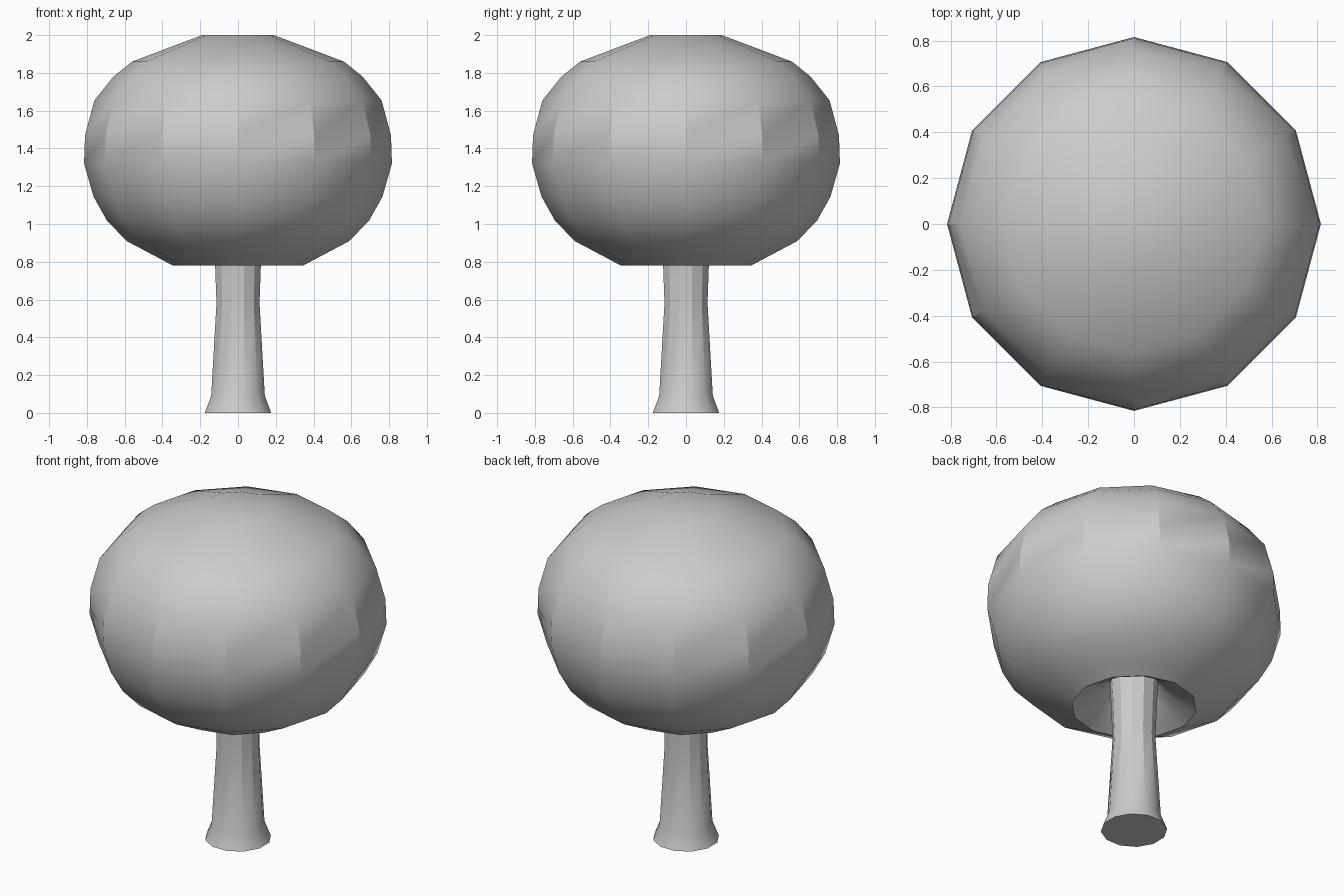
import bpy, bmesh, math

if "Cube" in bpy.data.objects:
    bpy.data.objects.remove(bpy.data.objects["Cube"])

SIDES = 12


def lathe(name, profile, offset=0.0):
    """Turn a (radius, height) profile into a capped low-poly solid."""
    bm = bmesh.new()
    rings = []
    for r, z in profile:
        rings.append([bm.verts.new((r * math.cos(a), r * math.sin(a), z))
                      for a in (offset + math.tau * i / SIDES for i in range(SIDES))])
    for lo, hi in zip(rings, rings[1:]):
        for i in range(SIDES):
            j = (i + 1) % SIDES
            bm.faces.new((lo[i], lo[j], hi[j], hi[i]))
    bm.faces.new(rings[0][::-1])
    bm.faces.new(rings[-1])
    bmesh.ops.recalc_face_normals(bm, faces=bm.faces)
    mesh = bpy.data.meshes.new(name)
    bm.to_mesh(mesh)
    bm.free()
    obj = bpy.data.objects.new(name, mesh)
    bpy.context.collection.objects.link(obj)
    bpy.ops.object.select_all(action='DESELECT')
    obj.select_set(True)
    bpy.context.view_layer.objects.active = obj
    bpy.ops.object.shade_smooth_by_angle(angle=math.radians(29))
    return obj


# Trunk with flared foot, running up into the crown
lathe("trunk", [(0.182, 0), (0.147, 0.09), (0.118, 0.58), (0.126, 0.80), (0.135, 0.95)],
      math.radians(15))

# Rounded crown with a hollow underside around the trunk
lathe("crown", [(0.135, 0.93), (0.18, 0.88), (0.27, 0.82), (0.345, 0.78), (0.42, 0.82),
                (0.59, 0.91), (0.695, 1.02), (0.765, 1.145), (0.815, 1.32),
                (0.81, 1.47), (0.76, 1.655), (0.66, 1.78), (0.56, 1.86), (0.19, 2.0)])
